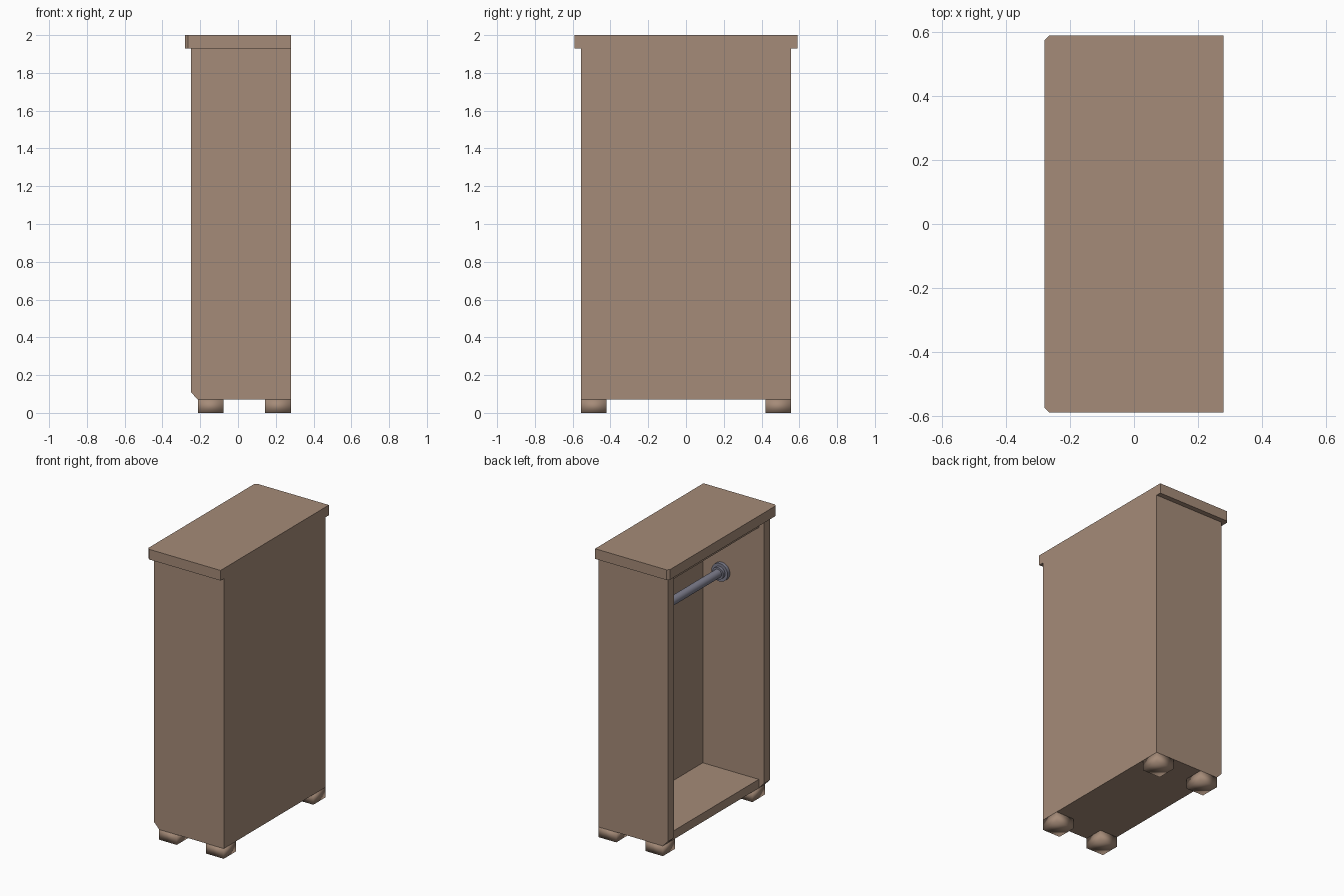
import bpy
import bmesh
from math import radians
from mathutils import Matrix, Vector

cube = bpy.data.objects.get("Cube")
if cube:
    bpy.data.objects.remove(cube, do_unlink=True)


def material(name, color):
    mat = bpy.data.materials.new(name)
    mat.use_nodes = True
    mat.diffuse_color = color
    mat.node_tree.nodes["Principled BSDF"].inputs["Base Color"].default_value = color
    return mat


WOOD = material("warm_brown_wood", (0.376, 0.258, 0.188, 1))
METAL = material("blue_grey_metal", (0.21, 0.21, 0.27, 1))


def finish(name, bm, mat, smooth=False):
    bmesh.ops.recalc_face_normals(bm, faces=bm.faces[:])
    mesh = bpy.data.meshes.new(name)
    bm.to_mesh(mesh)
    bm.free()
    mesh.materials.append(mat)
    for face in mesh.polygons:
        face.use_smooth = smooth
    obj = bpy.data.objects.new(name, mesh)
    bpy.context.collection.objects.link(obj)
    return obj


def box(name, low, high, smooth=False):
    low, high = Vector(low), Vector(high)
    bm = bmesh.new()
    bmesh.ops.create_cube(bm, size=1)
    for v in bm.verts:
        v.co = (low + high) / 2 + v.co * (high - low)
    return finish(name, bm, WOOD, smooth)


def prism(name, points, depth):
    """Extrude a flat outline of 3D points along depth."""
    bm = bmesh.new()
    face = bm.faces.new([bm.verts.new(p) for p in points])
    grown = bmesh.ops.extrude_face_region(bm, geom=[face])
    verts = [g for g in grown["geom"] if isinstance(g, bmesh.types.BMVert)]
    bmesh.ops.translate(bm, vec=depth, verts=verts)
    return finish(name, bm, WOOD)


def cylinder(name, radius, y0, y1):
    """Metal cylinder along y on the hanging axis."""
    bm = bmesh.new()
    bmesh.ops.create_cone(bm, cap_ends=True, segments=32, radius1=radius,
                          radius2=radius, depth=abs(y1 - y0))
    turn = Matrix.Rotation(radians(90), 4, "X")
    bm.transform(Matrix.Translation((ROD_X, (y0 + y1) / 2, ROD_Z)) @ turn)
    obj = finish(name, bm, METAL)
    bpy.context.view_layer.objects.active = obj
    obj.select_set(True)
    bpy.ops.object.shade_smooth_by_angle(angle=radians(40))
    obj.select_set(False)


# Main sizes
BACK, OPEN, INSET = 0.28, -0.25, -0.212
OUT, IN, T = 0.555, 0.49, 0.065
LOW, HIGH = 0.07, 1.93
ROD_X, ROD_Z = 0.07, 1.49

# Top slab with clipped corners on the open side
c = 0.015
prism("top_slab", [(-0.28, 0.59 - c, HIGH), (-0.28, -0.59 + c, HIGH),
                   (-0.28 + c, -0.59, HIGH), (BACK, -0.59, HIGH),
                   (BACK, 0.59, HIGH), (-0.28 + c, 0.59, HIGH)], (0, 0, 2 - HIGH))

# Side panels, feet and rod fittings, mirrored in y
for side, s in (("front", -1), ("rear", 1)):
    y = s * IN
    prism(side + "_side_panel",
          [(INSET, y, LOW), (BACK, y, LOW), (BACK, y, HIGH),
           (OPEN, y, HIGH), (OPEN, y, LOW + 0.04)], (0, s * T, 0))
    ya, yb = sorted((s * 0.42, s * OUT))
    box(side + "_outer_foot", (INSET, ya, 0), (-0.078, yb, LOW), True)
    box(side + "_inner_foot", (0.143, ya, 0), (BACK, yb, LOW), True)
    cylinder(side + "_rod_flange", 0.062, y, y - s * 0.025)
    cylinder(side + "_rod_collar", 0.042, y - s * 0.025, y - s * 0.045)

# Boards between the side panels
box("back_panel", (BACK - T, -IN, LOW), (BACK, IN, HIGH))
box("floor_board", (INSET, -IN, LOW), (BACK - T, IN, LOW + 0.06))
box("upper_board", (INSET, -IN, HIGH - T), (BACK - T, IN, HIGH))

# Hanging rod
cylinder("hanging_rod", 0.029, -IN, IN)
